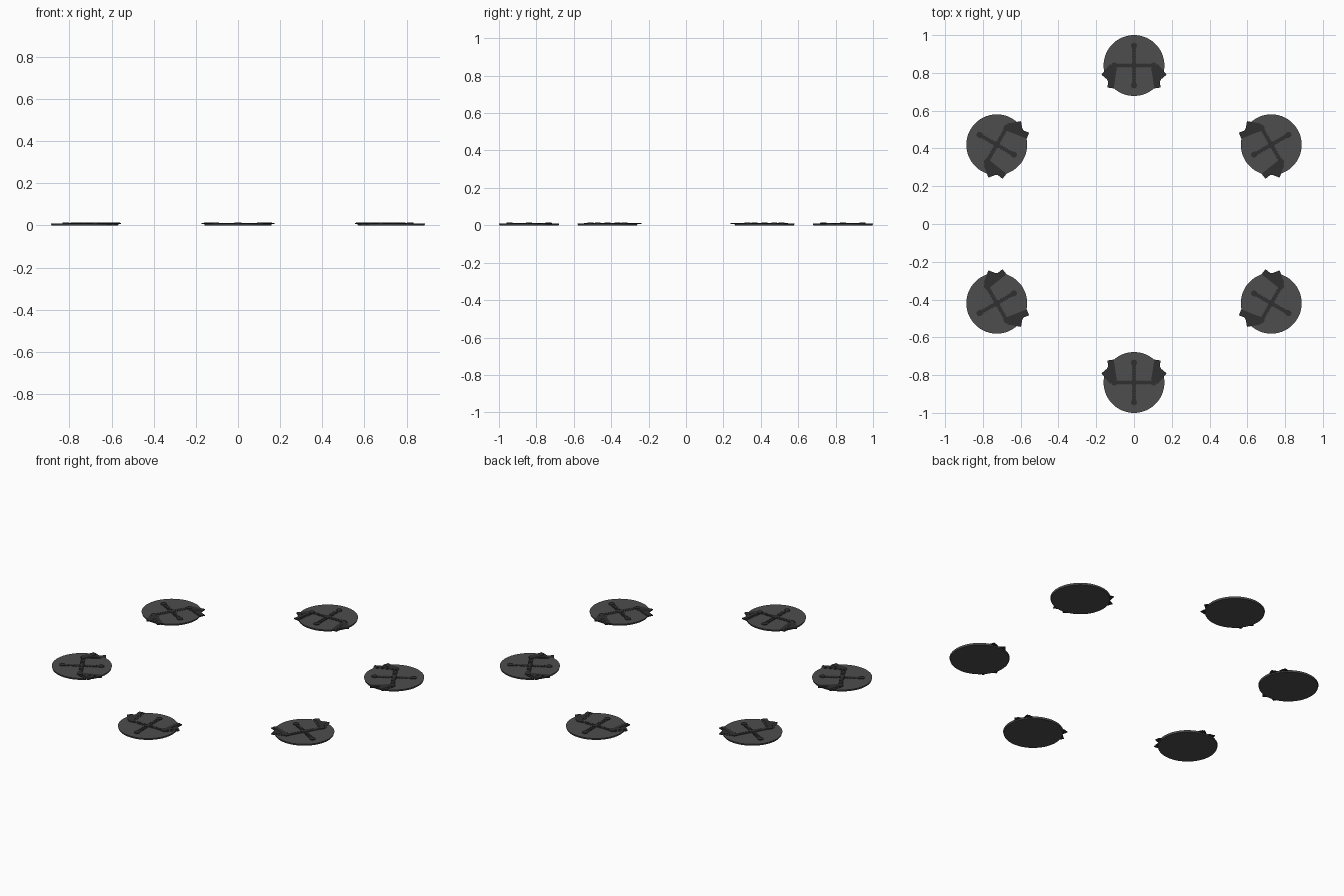
import bpy, bmesh, math
from mathutils import Matrix, Vector

if "Cube" in bpy.data.objects:
    bpy.data.objects.remove(bpy.data.objects["Cube"])


def material(name, v):
    m = bpy.data.materials.new(name)
    m.diffuse_color = (v, v, v, 1)
    m.use_nodes = True
    m.node_tree.nodes["Principled BSDF"].inputs["Base Color"].default_value = m.diffuse_color
    return m


DISC = material("dark_grey", 0.075)
TRIM = material("charcoal", 0.03)


def add_cyl(bm, x, y, r, z0, z1, seg, r_low=None):
    bmesh.ops.create_cone(bm, cap_ends=True, segments=seg, radius1=r_low or r, radius2=r,
                          depth=z1 - z0, matrix=Matrix.Translation((x, y, (z0 + z1) / 2)))


def add_bar(bm, a, b, width, z0, z1):
    a, b = Vector(a), Vector(b)
    d = b - a
    c = (a + b) / 2
    mat = (Matrix.Translation((c.x, c.y, (z0 + z1) / 2))
           @ Matrix.Rotation(math.atan2(d.y, d.x), 4, 'Z')
           @ Matrix.Diagonal((d.length, width, z1 - z0, 1)))
    bmesh.ops.create_cube(bm, size=1, matrix=mat)


def finish(bm, name, mat):
    me = bpy.data.meshes.new(name)
    bm.to_mesh(me)
    bm.free()
    me.materials.append(mat)
    return me


# round pad
bm = bmesh.new()
add_cyl(bm, 0, 0, 0.161, 0, 0.010, 64, 0.158)
disc = finish(bm, "pad_disc", DISC)

# linked cross with a stud at each end and in the middle
bm = bmesh.new()
R = 0.105
for dx, dy in ((1, 0), (0, 1)):
    add_bar(bm, (-R * dx, -R * dy), (R * dx, R * dy), 0.015, 0.007, 0.0115)
    for i in range(-6, 7):
        t = i * R / 7
        add_bar(bm, (t * dx - 0.0045 * dx, t * dy - 0.0045 * dy),
                (t * dx + 0.0045 * dx, t * dy + 0.0045 * dy), 0.023, 0.007, 0.0125)
for x, y in ((0, 0), (R, 0), (-R, 0), (0, R), (0, -R)):
    add_cyl(bm, x, y, 0.016, 0.007, 0.014, 16)
cross = finish(bm, "pad_cross", TRIM)

# paired straps fanning inward past the rim from the side studs
bm = bmesh.new()
for s in (-1, 1):
    for end, w in (((0.124, -0.119), 0.034), ((0.154, -0.064), 0.048)):
        a = (s * 0.108, -0.008)
        b = (s * end[0], end[1])
        add_bar(bm, a, b, w, 0.006, 0.0115)
        add_bar(bm, a, b, w * 0.4, 0.008, 0.0130)
straps = finish(bm, "pad_straps", TRIM)

# six pads in a ring, each facing the centre
for k in range(6):
    ang = k * math.pi / 3
    for me in (disc, cross, straps):
        ob = bpy.data.objects.new(f"{me.name}_{k + 1}", me)
        ob.matrix_world = Matrix.Rotation(ang, 4, 'Z') @ Matrix.Translation((0, 0.839, 0))
        bpy.context.collection.objects.link(ob)
